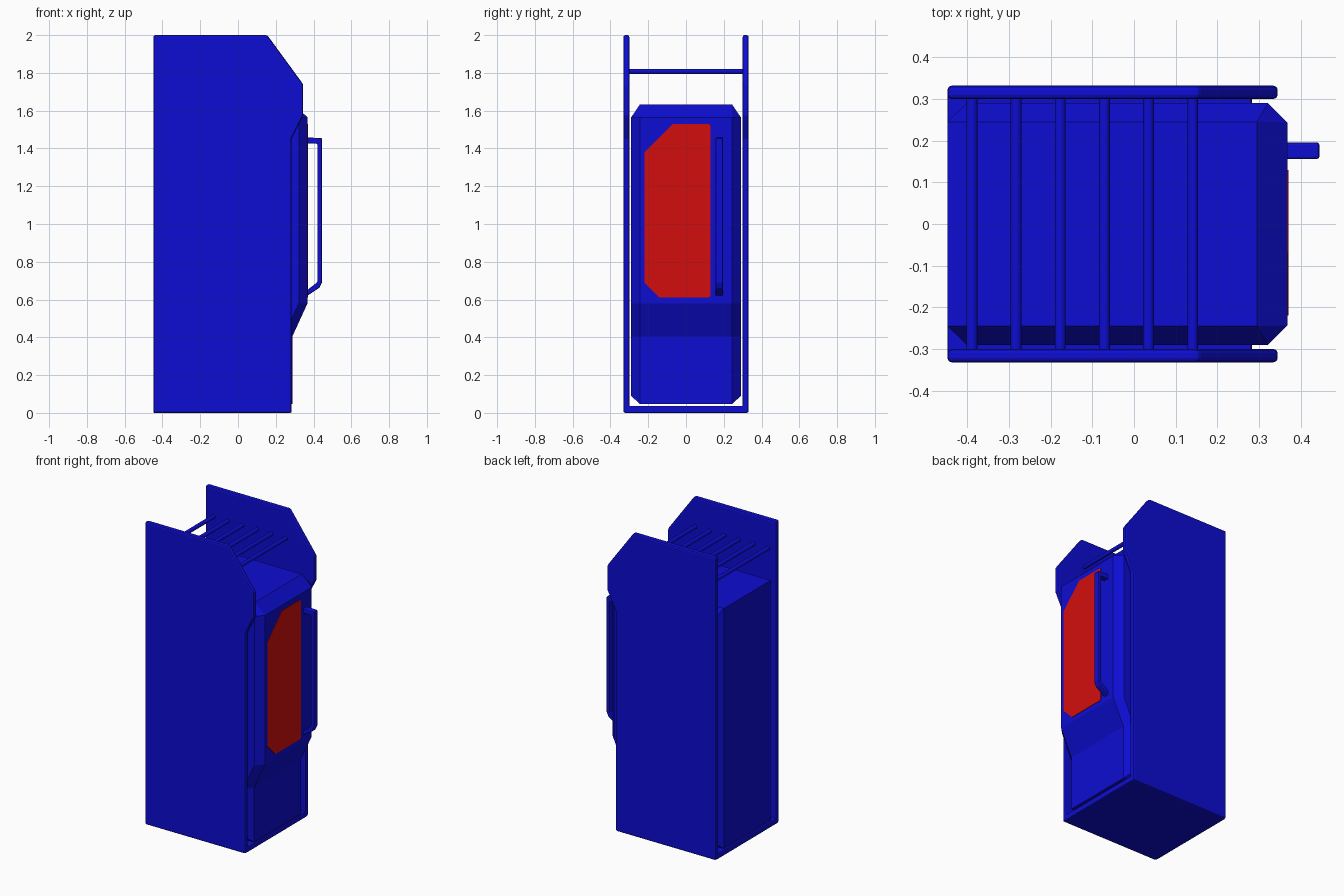
import bpy
import bmesh

cube = bpy.data.objects.get("Cube")
if cube:
    bpy.data.objects.remove(cube, do_unlink=True)


def material(name, color):
    m = bpy.data.materials.new(name)
    m.use_nodes = True
    m.diffuse_color = color
    m.node_tree.nodes["Principled BSDF"].inputs["Base Color"].default_value = color
    return m


BLUE = material("deep blue", (0.004, 0.004, 0.65, 1))
RED = material("window red", (0.65, 0.004, 0.004, 1))


def finish(name, bm, mat, bevel=0.0):
    bmesh.ops.remove_doubles(bm, verts=bm.verts, dist=0.0001)
    bmesh.ops.recalc_face_normals(bm, faces=bm.faces)
    mesh = bpy.data.meshes.new(name)
    bm.to_mesh(mesh)
    bm.free()
    mesh.materials.append(mat)
    ob = bpy.data.objects.new(name, mesh)
    bpy.context.collection.objects.link(ob)
    if bevel:
        mod = ob.modifiers.new("Bevel", 'BEVEL')
        mod.width = bevel
        mod.segments = 2
    return ob


def loft(name, rings, mat, bevel=0.0):
    """Skin a stack of equal-length point rings and cap both ends."""
    bm = bmesh.new()
    loops = [[bm.verts.new(p) for p in ring] for ring in rings]
    n = len(loops[0])
    for a, b in zip(loops, loops[1:]):
        for i in range(n):
            j = (i + 1) % n
            bm.faces.new((a[i], a[j], b[j], b[i]))
    bm.faces.new(loops[0])
    bm.faces.new(loops[-1])
    return finish(name, bm, mat, bevel)


def slab_y(name, outline, y0, y1, mat, bevel):
    """Extrude an x-z outline between two y positions."""
    return loft(name, [[(x, y, z) for x, z in outline] for y in (y0, y1)], mat, bevel)


# Side panels with a cut top front corner
panel = [(-0.448, 0), (0.283, 0), (0.283, 1.45), (0.345, 1.575),
         (0.345, 1.74), (0.155, 2.0), (-0.448, 2.0)]
slab_y("left_panel", panel, -0.332, -0.300, BLUE, 0.01)
slab_y("right_panel", panel, 0.300, 0.332, BLUE, 0.01)

# Floor plate joining the panels
floor = [(-0.448, 0), (0.283, 0), (0.283, 0.037), (-0.448, 0.037)]
slab_y("floor_plate", floor, -0.32, 0.32, BLUE, 0.006)


# Main body: chamfered cross-sections stacked upwards
def section(z, front, half, cut, back=-0.448):
    h = half - cut
    return [(back, -h, z), (back + cut, -half, z), (front - cut, -half, z), (front, -h, z),
            (front, h, z), (front - cut, half, z), (back + cut, half, z), (back, h, z)]


loft("body", [
    section(0.047, 0.288, 0.245, 0),
    section(0.09, 0.288, 0.29, 0.046),
    section(0.405, 0.288, 0.29, 0.046),
    section(0.58, 0.368, 0.29, 0.046),
    section(1.565, 0.368, 0.29, 0.046),
    section(1.632, 0.295, 0.245, 0),
], BLUE)

# Window on the body front
window = [(-0.14, 0.61), (0.12, 0.61), (0.13, 0.62), (0.13, 1.52),
          (0.12, 1.53), (-0.07, 1.53), (-0.22, 1.38), (-0.22, 0.69)]
loft("window", [[(x, y, z) for y, z in window] for x in (0.366, 0.371)], RED)

# Pull handle beside the window
handle = [(0.36, 1.458), (0.445, 1.455), (0.445, 0.69), (0.43, 0.662), (0.36, 0.615),
          (0.36, 0.645), (0.42, 0.692), (0.42, 1.425), (0.36, 1.425)]
slab_y("handle", handle, 0.156, 0.196, BLUE, 0.006)

# Row of round bars between the panels
for i in range(6):
    bpy.ops.mesh.primitive_cylinder_add(
        vertices=16, radius=0.013, depth=0.61,
        location=(-0.389 + i * 0.106, 0, 1.808), rotation=(1.5708, 0, 0))
    bar = bpy.context.object
    bar.name = f"top_bar_{i + 1}"
    bar.data.materials.append(BLUE)
    bpy.ops.object.shade_smooth_by_angle()
